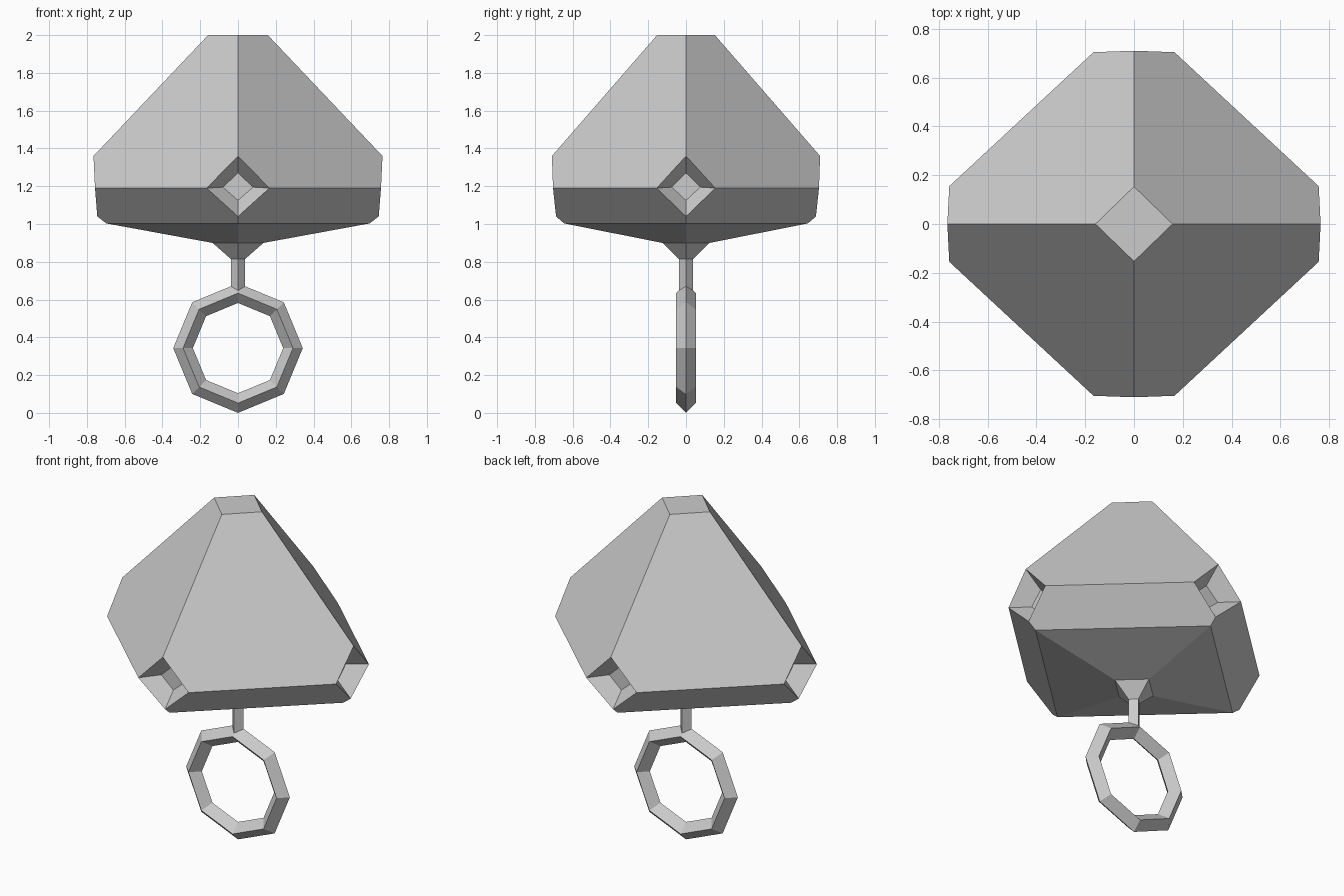
import bpy, bmesh
from math import pi

if "Cube" in bpy.data.objects:
    bpy.data.objects.remove(bpy.data.objects["Cube"])


def quarter_solid(name, pts, faces):
    """Build a closed solid from the faces of its +x +y quarter, mirrored around z."""
    bm = bmesh.new()
    for sx in (1, -1):
        for sy in (1, -1):
            v = {k: bm.verts.new((sx * x, sy * y, z)) for k, (x, y, z) in pts.items()}
            for f in faces:
                bm.faces.new([v[k] for k in f.split()])
    bmesh.ops.remove_doubles(bm, verts=bm.verts[:], dist=1e-4)
    bmesh.ops.dissolve_limit(bm, angle_limit=0.005, verts=bm.verts[:], edges=bm.edges[:])
    bmesh.ops.recalc_face_normals(bm, faces=bm.faces[:])
    me = bpy.data.meshes.new(name)
    bm.to_mesh(me)
    bm.free()
    ob = bpy.data.objects.new(name, me)
    bpy.context.collection.objects.link(ob)
    return ob


# Faceted head with a recessed diamond pocket on each corner
head = {
    "o": (0, 0, 2), "ax": (.158, 0, 2), "ay": (0, .153, 2),
    "tx": (.765, 0, 1.36), "ty": (0, .71, 1.36),
    "sx": (.757, .155, 1.19), "sy": (.166, .704, 1.19),
    "bx": (.745, 0, 1.04), "by": (0, .688, 1.04),
    "rx": (.697, 0, 1.003), "ry": (0, .645, 1.003),
    "kx": (.135, 0, .90), "ky": (0, .125, .90),
    "mx": (.038, 0, .815), "my": (0, .038, .815), "m": (0, 0, .815),
    "itx": (.66, 0, 1.27), "isx": (.66, .075, 1.195), "ibx": (.66, 0, 1.125),
    "ity": (0, .61, 1.27), "isy": (.08, .61, 1.195), "iby": (0, .61, 1.125),
}
head_faces = [
    "o ax ay",                  # flat tip
    "ax tx sx sy ty ay",        # roof
    "sx bx rx ry by sy",        # belt
    "rx kx ky ry",              # underside
    "kx mx my ky", "mx m my",   # neck
]
for a in "xy":                  # pockets
    head_faces += [f"t{a} it{a} is{a} s{a}", f"s{a} is{a} ib{a} b{a}", f"it{a} ib{a} is{a}"]
quarter_solid("head", head, head_faces)

# Diamond-section stem, its lower end buried in the ring
stem = {"o": (0, 0, .83), "ax": (.038, 0, .83), "ay": (0, .038, .83),
        "bx": (.038, 0, .64), "by": (0, .038, .64), "e": (0, 0, .62)}
quarter_solid("stem", stem, ["o ax ay", "ax bx by ay", "bx e by"])

# Eight-sided hanging ring
bpy.ops.mesh.primitive_torus_add(major_segments=8, minor_segments=4, major_radius=.291,
                                 minor_radius=.052, location=(0, 0, .343),
                                 rotation=(pi / 2, 0, 0))
bpy.context.object.name = "ring"
